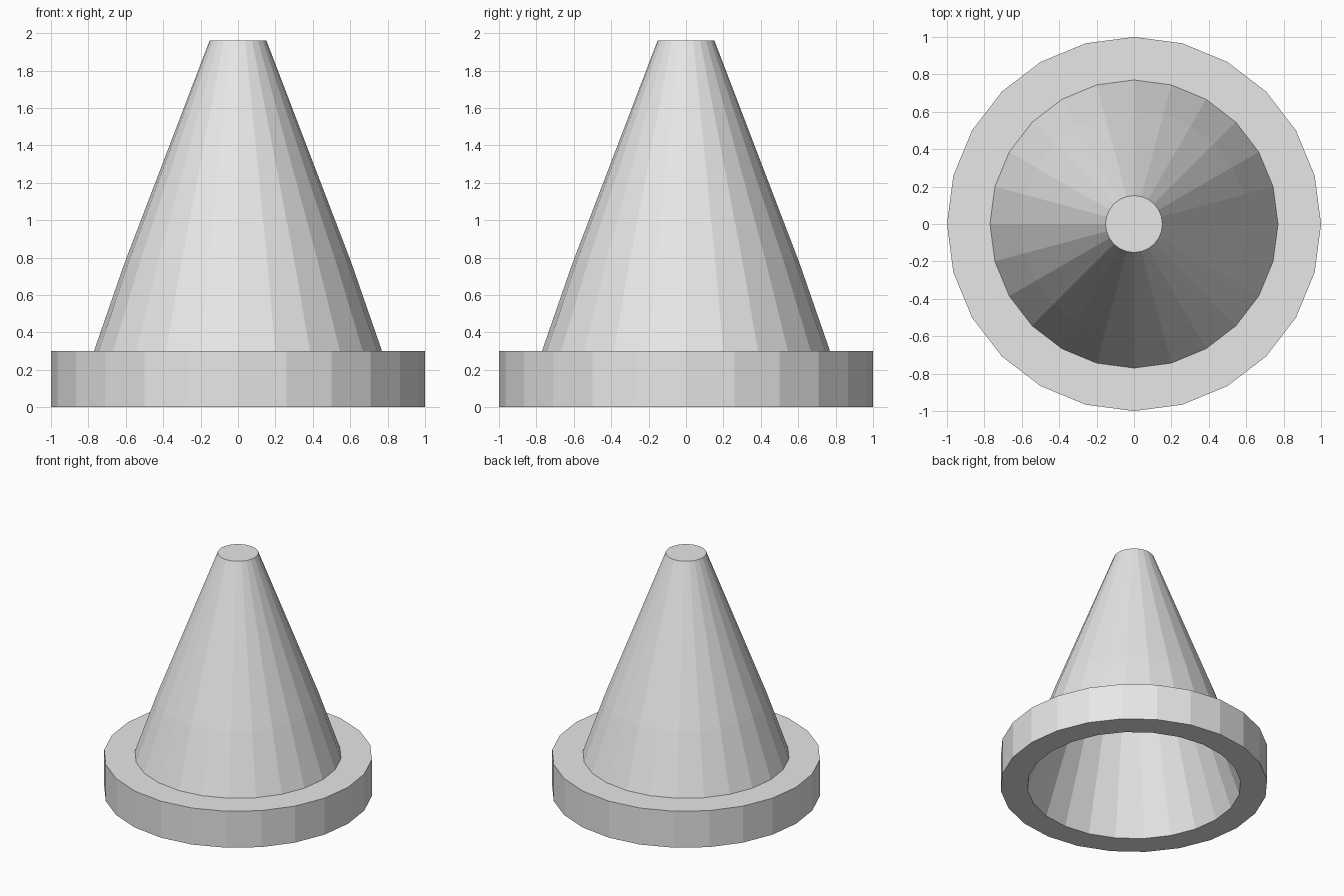
import bpy
import bmesh
from math import cos, sin, tau

SIDES = 24

cube = bpy.data.objects.get("Cube")
if cube:
    bpy.data.objects.remove(cube, do_unlink=True)

grey = bpy.data.materials.new("light_grey")
grey.use_nodes = True
colour = (0.8, 0.8, 0.8, 1.0)
grey.diffuse_color = colour
grey.node_tree.nodes["Principled BSDF"].inputs["Base Color"].default_value = colour


def lathe(name, profile):
    """Spin a (radius, height) profile into flat facets; zero radius is a pole cap."""
    bm = bmesh.new()
    rings = [[bm.verts.new((r * cos(tau * i / SIDES), r * sin(tau * i / SIDES), z))
              for i in range(SIDES)] for r, z in profile]
    for low, high in zip(rings, rings[1:]):
        for i in range(SIDES):
            j = (i + 1) % SIDES
            bm.faces.new((low[i], low[j], high[j], high[i]))
    # Close both ends of the profile with flat discs
    bm.faces.new(rings[0])
    bm.faces.new(rings[-1])
    bmesh.ops.recalc_face_normals(bm, faces=bm.faces)
    mesh = bpy.data.meshes.new(name)
    bm.to_mesh(mesh)
    bm.free()
    mesh.materials.append(grey)
    obj = bpy.data.objects.new(name, mesh)
    bpy.context.collection.objects.link(obj)
    return obj


# Hollow cone with a wide foot: inner wall upwards, then foot and outer wall
inner_wall = [(0.08, 1.88), (0.54, 0.77), (0.80, 0.0)]
foot = [(1.0, 0.0), (1.0, 0.3)]
outer_wall = [(0.77, 0.3), (0.607, 0.77), (0.152, 1.96)]
lathe("hollow_cone_with_foot", inner_wall + foot + outer_wall)
